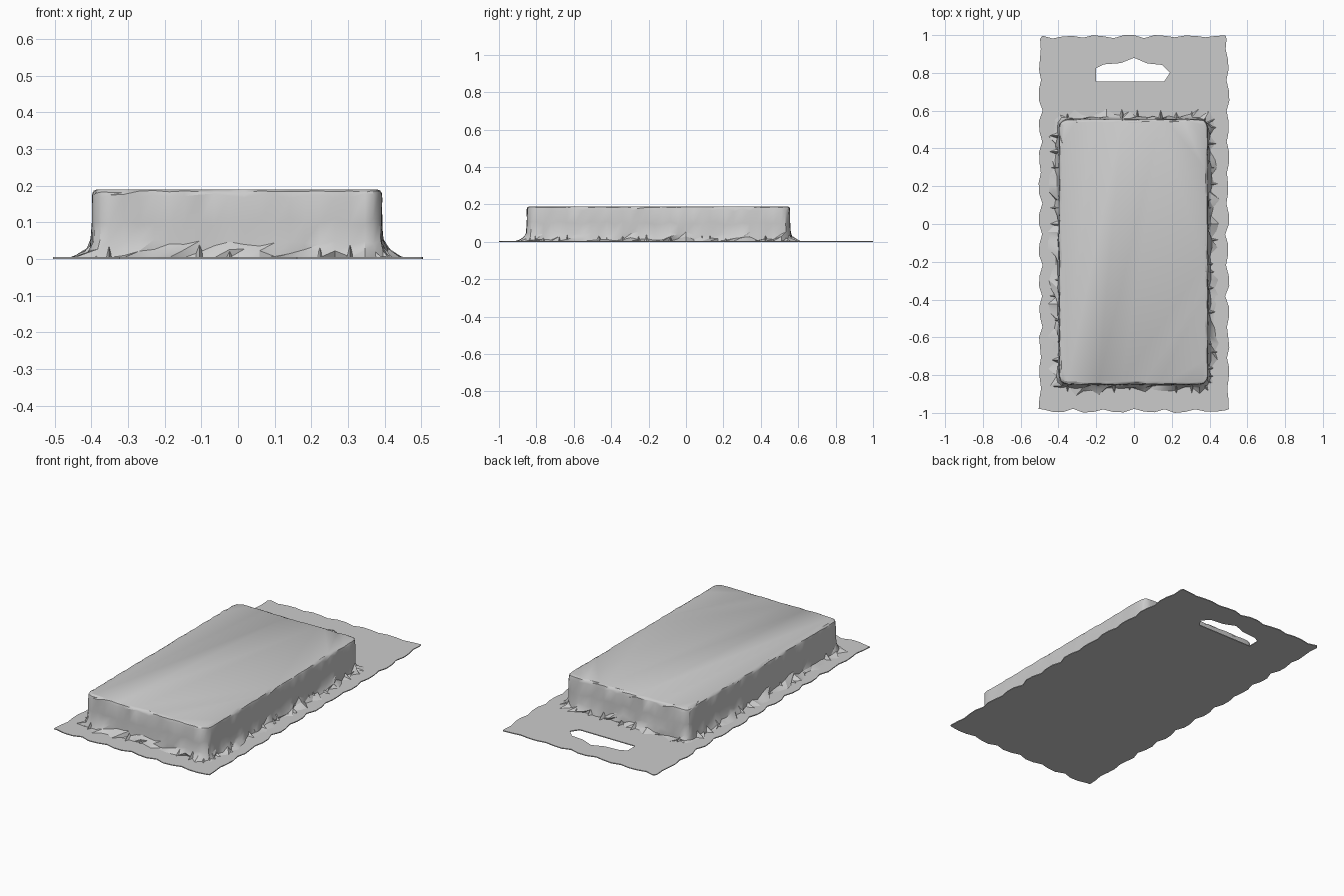
import bpy, bmesh, math, random
from mathutils import Vector

random.seed(7)
if "Cube" in bpy.data.objects:
    bpy.data.objects.remove(bpy.data.objects["Cube"], do_unlink=True)

grey = bpy.data.materials.new("light grey plastic")
grey.use_nodes = True
colour = (0.6, 0.6, 0.6, 1)
grey.diffuse_color = colour
grey.node_tree.nodes["Principled BSDF"].inputs["Base Color"].default_value = colour


def finish(bm, name):
    bmesh.ops.recalc_face_normals(bm, faces=bm.faces)
    mesh = bpy.data.meshes.new(name)
    bm.to_mesh(mesh)
    bm.free()
    mesh.materials.append(grey)
    obj = bpy.data.objects.new(name, mesh)
    bpy.context.collection.objects.link(obj)
    bpy.ops.object.select_all(action='DESELECT')
    obj.select_set(True)
    bpy.context.view_layer.objects.active = obj
    bpy.ops.object.shade_smooth_by_angle(angle=math.radians(30))
    return obj


def rounded_outline(x0, x1, y0, y1, radius, step, arc=3):
    """Points and outward normals counter-clockwise round a rounded rectangle."""
    corners = [(x1, y1, 0), (x0, y1, 90), (x0, y0, 180), (x1, y0, 270)]
    points = []
    for x, y, start in corners:
        cx = x - radius if x == x1 else x + radius
        cy = y - radius if y == y1 else y + radius
        for i in range(arc + 1):
            a = math.radians(start + 90 * i / arc)
            n = Vector((math.cos(a), math.sin(a), 0))
            points.append((Vector((cx, cy, 0)) + n * radius, n))
    result = []
    for i, (p, n) in enumerate(points):
        q, m = points[(i + 1) % len(points)]
        cuts = max(1, round((q - p).length / step))
        for k in range(cuts):
            result.append((p.lerp(q, k / cuts), n.lerp(m, k / cuts).normalized()))
    return result


def add_loop(bm, points):
    verts = [bm.verts.new(p) for p in points]
    return [bm.edges.new((v, verts[i - 1])) for i, v in enumerate(verts)]


# Backing card: wavy edge and hanger slot
bm = bmesh.new()
wavy = []
for i, (p, n) in enumerate(rounded_outline(-0.505, 0.505, -1, 1, 0.02, 0.055, 1)):
    dent = random.uniform(0.011, 0.024) if i % 3 == 0 else random.uniform(0, 0.008)
    wavy.append(p - n * dent)
wavy_top = max(p.y for p in wavy)
wavy_low = min(p.y for p in wavy)
for p in wavy:
    p.y = -1 + 2 * (p.y - wavy_low) / (wavy_top - wavy_low)
slot = [(-0.2, 0.755), (-0.2, 0.825), (-0.16, 0.845), (-0.07, 0.852), (0, 0.88),
        (0.07, 0.85), (0.15, 0.842), (0.19, 0.8), (0.16, 0.755)]
edges = add_loop(bm, wavy) + add_loop(bm, [(x, y, 0) for x, y in slot])
bmesh.ops.triangle_fill(bm, edges=edges, use_beauty=True, normal=(0, 0, 1))
raised = bmesh.ops.extrude_face_region(bm, geom=bm.faces[:])
for v in raised["geom"]:
    if isinstance(v, bmesh.types.BMVert):
        v.co.z += 0.005
finish(bm, "backing_card")

# Blister: stacked rings with a crumpled foot and dented top rim
outline = rounded_outline(-0.397, 0.392, -0.85, 0.555, 0.045, 0.042)
# each ring: outward offset, height, offset jitter, height jitter
profile = [(0.035, 0.004, 0.03, 0), (0.012, 0.018, 0.01, 0.012),
           (0.003, 0.045, 0.003, 0.01), (0, 0.1, 0.002, 0.01),
           (0, 0.172, 0.002, 0.008), (-0.004, 0.184, 0.002, 0.003),
           (-0.015, 0.19, 0.004, 0)]
bm = bmesh.new()
rings = []
for offset, height, spread, lift in profile:
    ring = []
    for p, n in outline:
        co = p + n * (offset + random.uniform(-spread, spread))
        co.z = height + random.uniform(-lift, lift)
        ring.append(bm.verts.new(co))
    rings.append(ring)
count = len(outline)
for low, high in zip(rings, rings[1:]):
    for i in range(count):
        j = (i + 1) % count
        bm.faces.new((low[i], low[j], high[j]))
        bm.faces.new((low[i], high[j], high[i]))
bm.faces.new(rings[-1])
finish(bm, "blister_tray")

# Film folds: small pinched flaps around the foot of the blister
bm = bmesh.new()
for p, n in outline:
    if random.random() < 0.45:
        side = Vector((-n.y, n.x, 0)) * random.uniform(0.01, 0.022)
        reach = random.uniform(0.025, 0.055)
        base = p + Vector((0, 0, 0.004))
        peak = bm.verts.new(p + n * 0.004 + Vector((0, 0, random.uniform(0.02, 0.04))))
        a, b, tip = [bm.verts.new(c) for c in (base + side, base - side, base + n * reach)]
        for face in ((a, tip, peak), (tip, b, peak), (a, b, tip), (b, a, peak)):
            bm.faces.new(face)
finish(bm, "film_folds")
